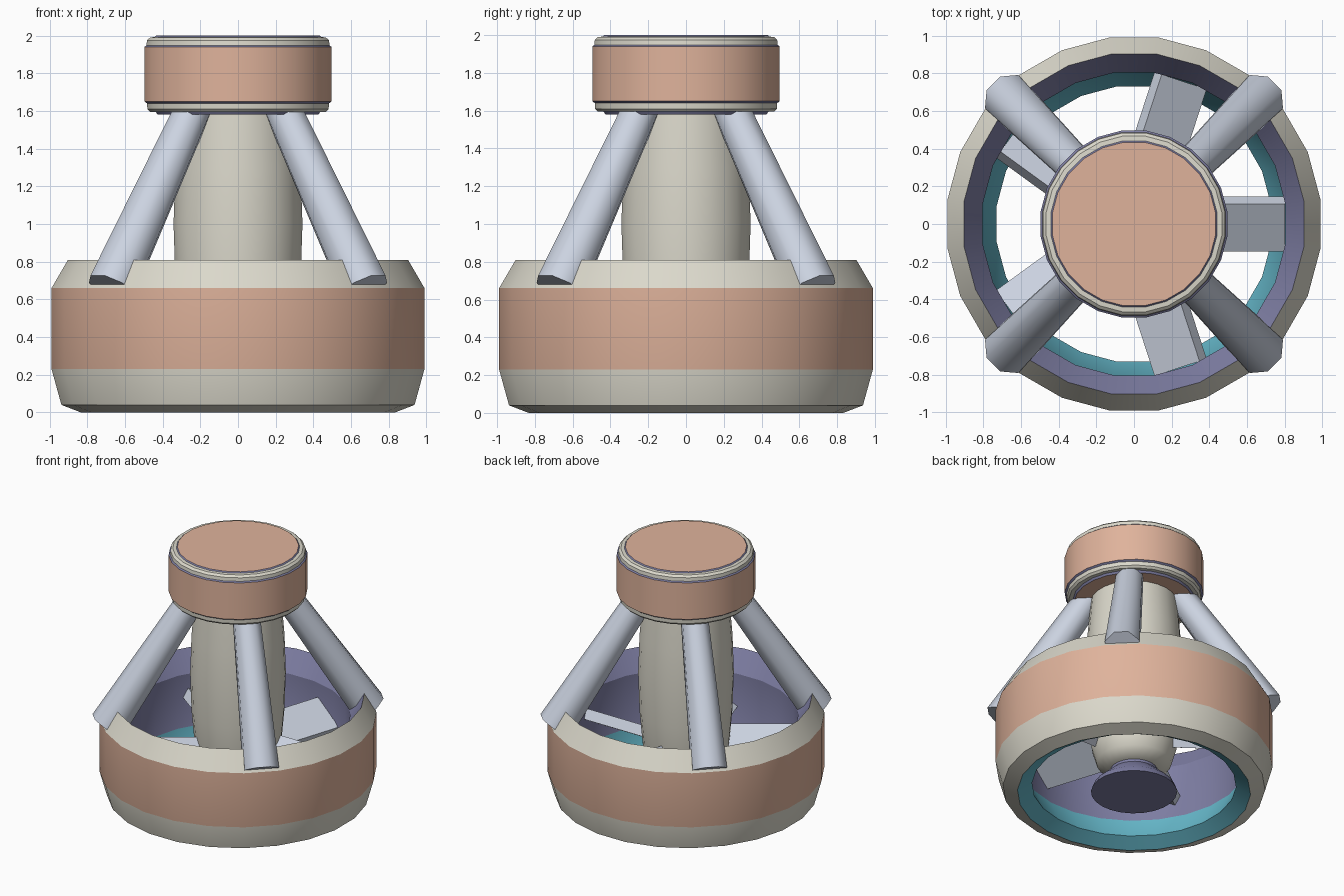
import bpy, bmesh
from math import sin, cos, pi, radians
from mathutils import Matrix, Vector

if "Cube" in bpy.data.objects:
    bpy.data.objects.remove(bpy.data.objects["Cube"])


def material(name, rgb):
    m = bpy.data.materials.new(name)
    m.use_nodes = True
    m.diffuse_color = (*rgb, 1)
    m.node_tree.nodes["Principled BSDF"].inputs["Base Color"].default_value = (*rgb, 1)
    return m


MATS = [material("salmon", (0.74, 0.45, 0.33)),
        material("warm_white", (0.71, 0.69, 0.60)),
        material("pale_steel", (0.60, 0.65, 0.75)),
        material("slate_violet", (0.21, 0.21, 0.37)),
        material("teal", (0.13, 0.47, 0.58))]
SALMON, WHITE, STEEL, VIOLET, TEAL = range(5)


def finish(bm, name, angle):
    bmesh.ops.remove_doubles(bm, verts=bm.verts, dist=0.0005)
    bmesh.ops.recalc_face_normals(bm, faces=bm.faces)
    mesh = bpy.data.meshes.new(name)
    for m in MATS:
        mesh.materials.append(m)
    bm.to_mesh(mesh)
    bm.free()
    ob = bpy.data.objects.new(name, mesh)
    bpy.context.collection.objects.link(ob)
    bpy.ops.object.select_all(action='DESELECT')
    ob.select_set(True)
    bpy.context.view_layer.objects.active = ob
    bpy.ops.object.shade_smooth_by_angle(angle=radians(angle))
    return ob


def lathe(name, profile, sides=24, angle=30):
    """Profile rows are (radius, height, colour of the band up to the next row)."""
    bm = bmesh.new()
    turns = [(i + 0.5) * 2 * pi / sides for i in range(sides)]
    rings = [[bm.verts.new((r * cos(t), r * sin(t), z)) for t in turns]
             for r, z, _ in profile]
    for k, (low, high) in enumerate(zip(rings, rings[1:])):
        for i in range(sides):
            j = (i + 1) % sides
            if profile[k][0] == 0:
                f = bm.faces.new((low[0], high[j], high[i])) if i == 0 else \
                    bm.faces.new((low[i], high[j], high[i]))
            elif profile[k + 1][0] == 0:
                f = bm.faces.new((low[i], low[j], high[i]))
            else:
                f = bm.faces.new((low[i], low[j], high[j], high[i]))
            f.material_index = profile[k][2]
    return finish(bm, name, angle)


# Ring duct with a flared inner throat
lathe("duct", [
    (0.84, 0.0, WHITE), (0.945, 0.04, WHITE), (0.998, 0.23, SALMON),
    (0.998, 0.66, WHITE), (0.91, 0.81, VIOLET), (0.81, 0.65, VIOLET),
    (0.81, 0.23, TEAL), (0.735, 0.06, TEAL), (0.84, 0.0, TEAL)])

# Motor head with rounded rims and dark seams
lathe("head", [
    (0, 1.58, SALMON), (0.43, 1.58, VIOLET), (0.44, 1.595, WHITE),
    (0.47, 1.595, WHITE), (0.485, 1.61, WHITE), (0.487, 1.64, VIOLET),
    (0.50, 1.65, SALMON), (0.50, 1.94, VIOLET), (0.49, 1.948, WHITE),
    (0.487, 1.975, WHITE), (0.47, 1.99, WHITE), (0.445, 1.992, VIOLET),
    (0.437, 2.0, SALMON), (0, 2.0, SALMON)])

# Central hub and the flared foot below it
lathe("hub", [
    (0, 0.18, WHITE), (0.19, 0.18, WHITE), (0.27, 0.24, WHITE),
    (0.305, 0.36, WHITE), (0.335, 0.7, WHITE), (0.345, 1.0, WHITE),
    (0.335, 1.3, WHITE), (0.31, 1.6, WHITE), (0, 1.6, WHITE)], angle=40)
lathe("hub_foot", [
    (0, 0.003, VIOLET), (0.31, 0.003, VIOLET), (0.29, 0.05, VIOLET),
    (0.17, 0.16, VIOLET), (0.17, 0.22, VIOLET), (0, 0.22, VIOLET)], angle=40)

# Four tapered struts from the duct to the head
foot, top = Vector((0.95, 0, 0.66)), Vector((0.31, 0, 1.65))
axis = top - foot
for n in range(4):
    bm = bmesh.new()
    place = (Matrix.Rotation(radians(45 + 90 * n), 4, 'Z')
             @ Matrix.Translation((foot + top) / 2)
             @ axis.to_track_quat('Z', 'Y').to_matrix().to_4x4()
             @ Matrix.Rotation(pi / 8, 4, 'Z'))
    bmesh.ops.create_cone(bm, cap_ends=True, segments=8, radius1=0.135,
                          radius2=0.1, depth=axis.length, matrix=place)
    for f in bm.faces:
        f.material_index = STEEL
    finish(bm, f"strut_{n + 1}", 50)

# Five pitched blades inside the duct
for n in range(5):
    bm = bmesh.new()
    place = (Matrix.Rotation(2 * pi * n / 5, 4, 'Z')
             @ Matrix.Translation((0.525, 0, 0.43))
             @ Matrix.Rotation(radians(30), 4, 'X')
             @ Matrix.Diagonal((0.55, 0.29, 0.08, 1)))
    bmesh.ops.create_cube(bm, size=1, matrix=place)
    for f in bm.faces:
        f.material_index = STEEL
    finish(bm, f"blade_{n + 1}", 30)
